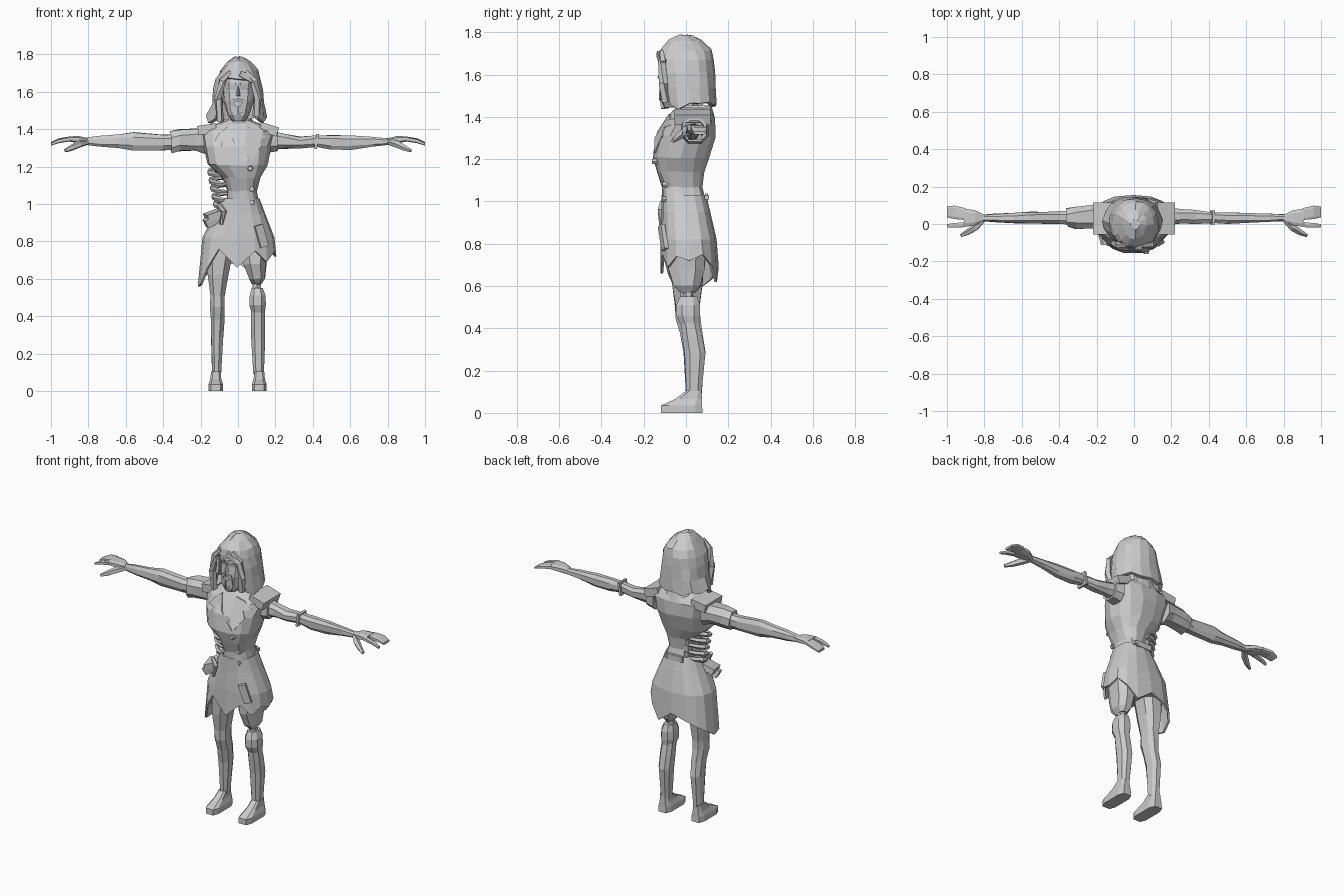
import bpy, bmesh, math, random
from mathutils import Vector, Matrix
from mathutils.bvhtree import BVHTree

random.seed(4)
grey = bpy.data.materials.new("plain grey")
grey.diffuse_color = (0.6, 0.6, 0.6, 1)


def build(name, verts, faces, thick=0, jitter=0):
    """Mesh object with outward normals and optional shell thickness."""
    me = bpy.data.meshes.new(name)
    me.from_pydata([Vector(v) + Vector([random.uniform(-jitter, jitter) for _ in "xyz"]) for v in verts], [], faces)
    bm = bmesh.new()
    bm.from_mesh(me)
    bmesh.ops.recalc_face_normals(bm, faces=bm.faces)
    bm.to_mesh(me)
    bm.free()
    me.materials.append(grey)
    ob = bpy.data.objects.new(name, me)
    bpy.context.collection.objects.link(ob)
    if thick:
        mod = ob.modifiers.new("shell", "SOLIDIFY")
        mod.thickness = thick
        mod.offset = -1
    return ob


def loft(name, rings, n=10, p=0.8, axis="z", hem=None, caps=(1, 1), skip=None, thick=0, jitter=0):
    """Skin rings (level, a0, a1, b0, b1); hem gives the levels of the first ring."""
    verts, faces = [], []
    for r, (lv, a0, a1, b0, b1) in enumerate(rings):
        for k in range(n):
            t = 2 * math.pi * (k if n > 8 else k + 0.5) / n
            c, s = math.cos(t), math.sin(t)
            a = (a0 + a1) / 2 + (a1 - a0) / 2 * math.copysign(abs(c) ** p, c)
            b = (b0 + b1) / 2 + (b1 - b0) / 2 * math.copysign(abs(s) ** p, s)
            l = hem[k] if hem and r == 0 else lv
            verts.append((a, b, l) if axis == "z" else (l, a, b))
    for r in range(len(rings) - 1):
        for k in range(n):
            if not (skip and skip(r, k)):
                faces.append((r * n + k, r * n + (k + 1) % n, (r + 1) * n + (k + 1) % n, (r + 1) * n + k))
    if caps[0]:
        faces.append(tuple(range(n)))
    if caps[1]:
        faces.append(tuple(range(len(verts) - n, len(verts))))
    return build(name, verts, faces, thick, jitter)


def tube(name, pts, radii, n=5):
    """Tapered tube through a few points."""
    pts = [Vector(p) for p in pts]
    verts, faces = [], []
    for i, p in enumerate(pts):
        d = (pts[min(i + 1, len(pts) - 1)] - pts[max(i - 1, 0)]).normalized()
        u = d.cross(Vector((0.1, 0.2, 1))).normalized()
        w = d.cross(u)
        for k in range(n):
            t = 2 * math.pi * k / n
            verts.append(p + (u * math.cos(t) + w * math.sin(t)) * radii[i])
    for i in range(len(pts) - 1):
        for k in range(n):
            faces.append((i * n + k, i * n + (k + 1) % n, (i + 1) * n + (k + 1) % n, (i + 1) * n + k))
    faces += [tuple(range(n)), tuple(range(len(verts) - n, len(verts)))]
    return build(name, verts, faces)


def box(name, loc, size, rot=(0, 0, 0)):
    m = Matrix.Rotation(rot[2], 3, "Z") @ Matrix.Rotation(rot[1], 3, "Y") @ Matrix.Rotation(rot[0], 3, "X")
    v = [Vector(loc) + m @ Vector((x * size[0] / 2, y * size[1] / 2, z * size[2] / 2))
         for x in (-1, 1) for y in (-1, 1) for z in (-1, 1)]
    return build(name, v, [(0, 1, 3, 2), (4, 6, 7, 5), (0, 4, 5, 1), (2, 3, 7, 6), (0, 2, 6, 4), (1, 5, 7, 3)])


def plate(name, target, pts, lift=0.008):
    """Thin plate laid on the front of a part; pts are (x, z)."""
    me = target.data
    tree = BVHTree.FromPolygons([v.co for v in me.vertices], [tuple(p.vertices) for p in me.polygons])
    n = len(pts)
    hits = [tree.ray_cast(Vector((x, -1, z)), Vector((0, 1, 0)))[0] or Vector((x, -0.1, z)) for x, z in pts]
    verts = [h + Vector((0, -lift, 0)) for h in hits] + [h + Vector((0, 0.004, 0)) for h in hits]
    faces = [tuple(range(n)), tuple(range(2 * n - 1, n - 1, -1))]
    faces += [(k, (k + 1) % n, n + (k + 1) % n, n + k) for k in range(n)]
    return build(name, verts, faces)


# jacket body, open on one flank
body = loft("jacket_body", [
    (0.98, -0.07, 0.12, -0.11, 0.10), (1.07, -0.055, 0.10, -0.115, 0.08), (1.14, -0.08, 0.12, -0.14, 0.09),
    (1.21, -0.165, 0.155, -0.16, 0.11), (1.31, -0.185, 0.175, -0.145, 0.14), (1.39, -0.20, 0.20, -0.095, 0.14),
    (1.425, -0.13, 0.13, -0.07, 0.125), (1.45, -0.06, 0.06, -0.04, 0.09)], n=14, jitter=0.004)

# ragged coat skirt
loft("coat_skirt", [
    (0.65, -0.215, 0.205, -0.12, 0.155), (0.82, -0.19, 0.195, -0.12, 0.145),
    (0.95, -0.125, 0.145, -0.115, 0.115), (1.03, -0.085, 0.115, -0.115, 0.095)], n=16,
    hem=[.72, .75, .70, .62, .69, .66, .63, .60, .56, .57, .66, .76, .66, .75, .69, .74], caps=(0, 0), thick=0.012)
loft("hips", [(0.72, -0.15, 0.14, -0.08, 0.10), (0.85, -0.15, 0.15, -0.09, 0.11), (1.0, -0.07, 0.10, -0.09, 0.08)])

# lapels, shirt front, buttons, pocket
plate("lapel_right", body, [(0.045, 1.415), (0.10, 1.40), (0.15, 1.36), (0.11, 1.35), (0.125, 1.31), (0.07, 1.23), (0.04, 1.30)])
plate("lapel_left", body, [(-0.055, 1.415), (-0.10, 1.38), (-0.125, 1.34), (-0.085, 1.335), (-0.09, 1.31), (0.06, 1.23), (-0.02, 1.33)], 0.009)
for x, z, y in ((0.065, 1.19, -0.155), (0.075, 1.08, -0.105), (0.075, 1.01, -0.105)):
    tube("button", [(x, y + 0.02, z), (x, y - 0.006, z)], [0.016, 0.013], 6)
box("pocket_flap", (0.125, -0.108, 0.83), (0.045, 0.02, 0.12), (0.05, -0.3, 0.35))
box("back_belt", (0.01, 0.097, 1.02), (0.11, 0.015, 0.035))
box("back_button", (0.07, 0.098, 1.02), (0.02, 0.022, 0.02))

# collar and shoulder pads
loft("collar", [(1.40, -0.11, 0.11, -0.06, 0.135), (1.455, -0.075, 0.075, -0.035, 0.12)], n=12, caps=(0, 0), thick=0.012)
for s, tilt in ((-1, -0.15), (1, 0.3)):
    box("shoulder_pad", (s * 0.165, 0.03, 1.40), (0.10, 0.17, 0.05), (0, tilt, 0))

# exposed ribs, spine and hip bones on the torn flank
for i, z in enumerate((1.17, 1.125, 1.085, 1.04, 1.0)):
    w = 0.125 - 0.008 * i
    pts = [(-0.03 - w * math.sin(a), 0.065 * math.cos(a) - 0.01, z + 0.02 * math.cos(a))
           for a in (0.1, 0.7, 1.3, 1.8, 2.4, 2.9)]
    tube("rib", pts, [0.010, 0.014, 0.016, 0.015, 0.012, 0.008])
for i in range(5):
    box("vertebra", (-0.035, 0.04, 0.99 + 0.045 * i), (0.05, 0.05, 0.035))
box("hip_bone", (-0.11, -0.05, 0.95), (0.13, 0.10, 0.035), (0.1, -0.35, 0.2))
box("hip_bone", (-0.135, -0.075, 0.915), (0.09, 0.05, 0.045), (0.2, -0.5, 0.2))
tube("hanging_bone", [(-0.10, -0.11, 1.0), (-0.075, -0.12, 0.96), (-0.09, -0.12, 0.89)], [0.012, 0.016, 0.01])

# arms and torn sleeve: (x, y0, y1, z0, z1)
loft("arm_right", [
    (0.17, -0.01, 0.09, 1.29, 1.40), (0.25, 0.0, 0.08, 1.295, 1.38), (0.33, 0.0, 0.075, 1.295, 1.36),
    (0.42, 0.005, 0.065, 1.305, 1.37), (0.50, 0.0, 0.065, 1.29, 1.37), (0.61, 0.005, 0.06, 1.29, 1.37),
    (0.72, 0.01, 0.055, 1.305, 1.362), (0.82, 0.015, 0.05, 1.315, 1.352)], n=8, axis="x", jitter=0.003)
loft("arm_left", [
    (-0.25, -0.01, 0.08, 1.29, 1.38), (-0.40, 0.0, 0.07, 1.285, 1.375), (-0.56, 0.0, 0.065, 1.285, 1.385),
    (-0.64, 0.005, 0.06, 1.295, 1.375), (-0.74, 0.01, 0.055, 1.305, 1.365), (-0.82, 0.015, 0.05, 1.315, 1.355)],
    n=8, axis="x", jitter=0.003)
loft("torn_sleeve", [
    (-0.17, -0.03, 0.11, 1.27, 1.41), (-0.23, -0.02, 0.10, 1.285, 1.40), (-0.31, -0.025, 0.09, 1.285, 1.40),
    (-0.36, -0.02, 0.085, 1.27, 1.395)], n=8, axis="x", jitter=0.008)
loft("sleeve_stub", [(0.16, -0.03, 0.11, 1.27, 1.41), (0.215, -0.02, 0.10, 1.28, 1.40)], n=8, axis="x")
box("elbow_band", (0.42, 0.035, 1.335), (0.015, 0.075, 0.08), (0, 0.15, 0))

# hands
for s in (-1, 1):
    loft("palm", [(s * 0.80, 0.015, 0.05, 1.315, 1.352), (s * 0.85, -0.01, 0.075, 1.325, 1.365),
                  (s * 0.91, -0.018, 0.085, 1.335, 1.362)], n=8, axis="x", p=0.6)
    loft("joined_fingers", [(s * 0.90, 0.02, 0.085, 1.335, 1.362), (s * 0.96, 0.025, 0.10, 1.33, 1.352),
                            (s * 1.0, 0.035, 0.095, 1.317, 1.332)], n=8, axis="x", p=0.5)
    loft("forefinger", [(s * 0.90, -0.018, 0.012, 1.335, 1.36), (s * 0.96, -0.02, 0.006, 1.325, 1.348),
                        (s * 1.0, -0.018, 0.0, 1.313, 1.328)], n=6, axis="x", p=0.6)
    tube("thumb", [(s * 0.81, 0.02, 1.33), (s * 0.85, -0.02, 1.32), (s * 0.89, -0.045, 1.30), (s * 0.925, -0.062, 1.285)],
         [0.016, 0.02, 0.016, 0.009])

# whole leg, then the leg with a bare joint
loft("leg_left", [
    (0.09, -0.14, -0.09, 0.0, 0.075), (0.29, -0.148, -0.078, -0.015, 0.095), (0.38, -0.145, -0.072, -0.03, 0.08),
    (0.45, -0.152, -0.07, -0.055, 0.07), (0.51, -0.15, -0.07, -0.055, 0.07), (0.62, -0.165, -0.05, -0.07, 0.085),
    (0.80, -0.18, -0.01, -0.08, 0.095)], n=8, jitter=0.003)
loft("thigh_right", [(0.57, 0.075, 0.125, -0.03, 0.05), (0.60, 0.055, 0.145, -0.06, 0.075), (0.68, 0.03, 0.155, -0.085, 0.09),
                     (0.80, 0.01, 0.17, -0.085, 0.10)], n=8, jitter=0.004)
tube("knee_bone", [(0.10, 0.01, 0.50), (0.10, 0.01, 0.62)], [0.025, 0.025], 6)
loft("knee_right", [(0.42, 0.07, 0.145, -0.03, 0.065), (0.46, 0.058, 0.152, -0.05, 0.07), (0.51, 0.06, 0.15, -0.05, 0.07),
                    (0.55, 0.07, 0.135, -0.03, 0.055)], n=8)
loft("shin_right", [(0.09, 0.08, 0.14, 0.0, 0.075), (0.28, 0.068, 0.148, -0.01, 0.095), (0.36, 0.066, 0.148, -0.02, 0.08),
                    (0.45, 0.066, 0.145, -0.03, 0.06)], n=8)
for x0, x1 in ((-0.16, -0.078), (0.072, 0.155)):
    loft("foot", [(0.0, x0, x1, -0.122, 0.082), (0.035, x0, x1, -0.122, 0.08), (0.065, x0 + 0.01, x1 - 0.01, -0.055, 0.078),
                  (0.105, x0 + 0.016, x1 - 0.014, 0.0, 0.075)], n=8, p=0.5)

# head and neck
loft("neck", [(1.38, -0.06, 0.065, -0.06, 0.06), (1.50, -0.05, 0.055, -0.045, 0.06)], n=8)
head = loft("head", [
    (1.445, -0.03, 0.035, -0.105, -0.02), (1.475, -0.055, 0.06, -0.118, 0.05), (1.55, -0.078, 0.085, -0.118, 0.08),
    (1.61, -0.085, 0.092, -0.112, 0.10), (1.65, -0.088, 0.095, -0.118, 0.10), (1.72, -0.075, 0.08, -0.09, 0.09)], n=12)
build("nose", [(-0.015, -0.105, 1.575), (0.017, -0.105, 1.575), (0.001, -0.136, 1.582), (0.001, -0.112, 1.64)],
      [(0, 1, 2), (0, 2, 3), (1, 3, 2), (0, 3, 1)])
for s in (-1, 1):
    plate("brow", head, [(s * 0.012, 1.635), (s * 0.065, 1.65), (s * 0.065, 1.66), (s * 0.012, 1.65)], 0.009)
    plate("eye", head, [(s * 0.02, 1.622), (s * 0.04, 1.615), (s * 0.06, 1.625), (s * 0.04, 1.632)], 0.004)
    plate("beard_side", head, [(s * 0.003, 1.565), (s * 0.035, 1.557), (s * 0.042, 1.50), (s * 0.003, 1.478),
                               (s * 0.003, 1.52), (s * 0.022, 1.53), (s * 0.022, 1.545), (s * 0.003, 1.55)], 0.009)

# long hair, open around the face
loft("hair", [
    (1.46, -0.165, 0.15, -0.105, 0.145), (1.54, -0.142, 0.14, -0.125, 0.142), (1.61, -0.13, 0.132, -0.13, 0.14),
    (1.67, -0.115, 0.122, -0.132, 0.135), (1.715, -0.095, 0.105, -0.122, 0.118), (1.76, -0.055, 0.065, -0.08, 0.075),
    (1.785, -0.015, 0.03, -0.025, 0.025)], n=16, p=0.9,
    hem=[1.47, 1.46, 1.47, 1.45, 1.46, 1.45, 1.47, 1.46, 1.47, 1.44, 1.45, 1.45, 1.45, 1.45, 1.46, 1.44],
    caps=(0, 1), skip=lambda r, k: r < 3 and 10 <= k < 14, thick=0.022, jitter=0.006)
for s, lo in ((-1, 1.44), (1, 1.47)):
    tube("front_lock", [(s * 0.095, -0.10, lo), (s * 0.105, -0.108, 1.56), (s * 0.085, -0.112, 1.66), (s * 0.04, -0.115, 1.71)],
         [0.02, 0.022, 0.02, 0.012])
box("parting_lock", (0.055, -0.118, 1.675), (0.10, 0.025, 0.03), (0, 0.5, 0.2))
